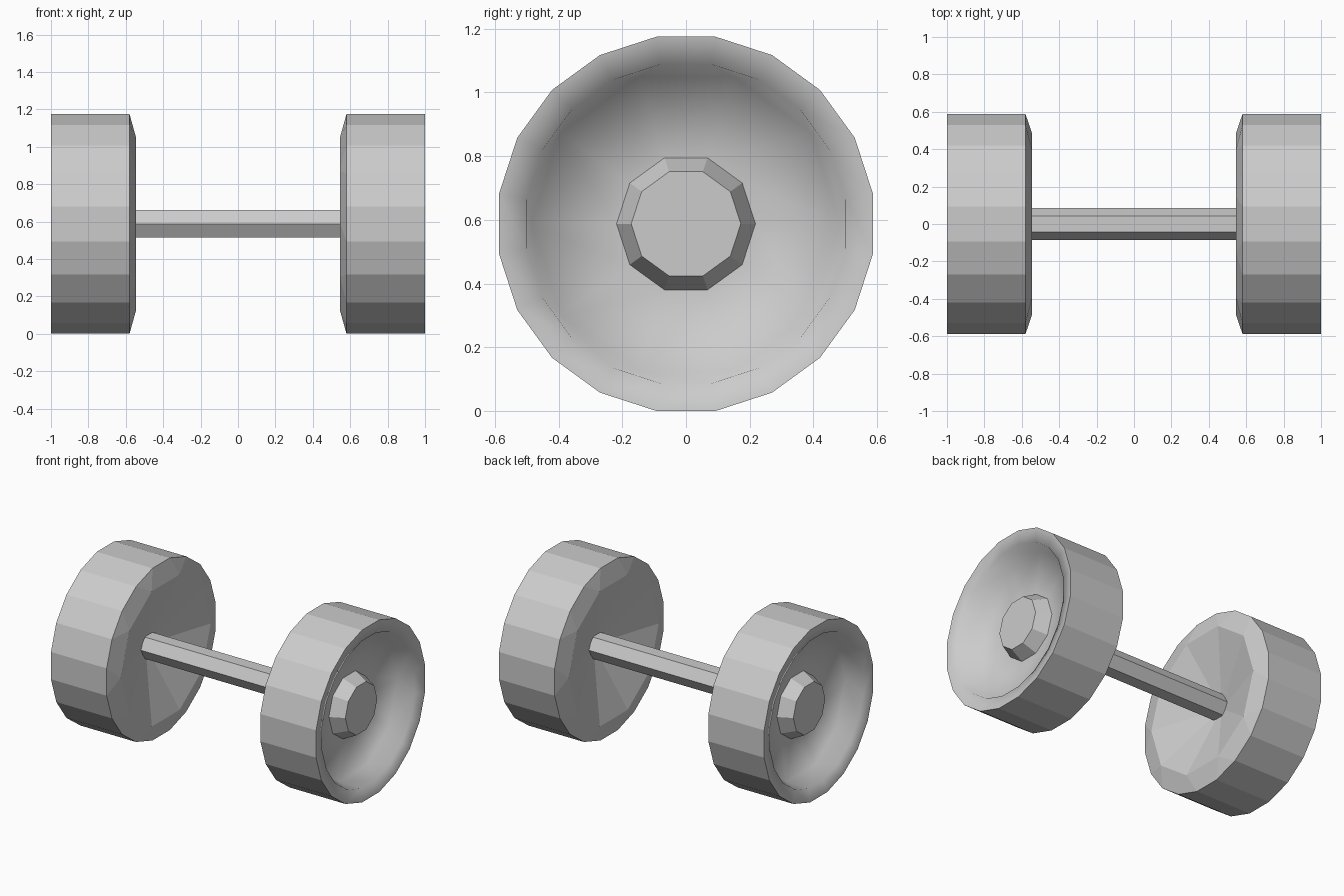
import bpy, bmesh
from math import sin, cos, radians

if "Cube" in bpy.data.objects:
    bpy.data.objects.remove(bpy.data.objects["Cube"])

CZ = 0.5875  # axle height


def ring(bm, x, r, n, offset=0.0):
    """Regular n-gon of vertices around the axle line."""
    return [bm.verts.new((x, r * cos(radians(offset + 360 * i / n)),
                          CZ + r * sin(radians(offset + 360 * i / n)))) for i in range(n)]


def bridge(bm, a, b):
    """Quads between two rings of equal count."""
    n = len(a)
    return [bm.faces.new((a[i], a[(i + 1) % n], b[(i + 1) % n], b[i])) for i in range(n)]


def bridge_half(bm, big, small):
    """Join a 20-sided ring (offset 9 degrees) to a 10-sided one."""
    faces = []
    for k in range(10):
        nxt = (k + 1) % 10
        faces.append(bm.faces.new((small[k], big[2 * k - 1], big[2 * k])))
        faces.append(bm.faces.new((small[k], big[2 * k], big[2 * k + 1], small[nxt])))
    return faces


def finish(bm, name):
    bmesh.ops.recalc_face_normals(bm, faces=bm.faces)
    mesh = bpy.data.meshes.new(name)
    bm.to_mesh(mesh)
    bm.free()
    obj = bpy.data.objects.new(name, mesh)
    bpy.context.collection.objects.link(obj)
    return obj


def make_wheel(s, name):
    bm = bmesh.new()
    apex = bm.verts.new((s * 0.70, 0, CZ))
    inner = ring(bm, s * 0.545, 0.485, 10)
    tread_in = ring(bm, s * 0.58, 0.5945, 20, 9)
    tread_out = ring(bm, s * 1.0, 0.5945, 20, 9)
    rim = ring(bm, s * 0.985, 0.507, 20, 9)
    floor = ring(bm, s * 0.865, 0.485, 10)
    hub_base = ring(bm, s * 0.838, 0.218, 10)
    # recessed inner cone, bevel and tread
    for i in range(10):
        bm.faces.new((apex, inner[i], inner[(i + 1) % 10]))
    bridge_half(bm, tread_in, inner)
    bridge(bm, tread_in, tread_out)
    # smooth outer dish
    dish = bridge(bm, tread_out, rim) + bridge_half(bm, rim, floor) + bridge(bm, floor, hub_base)
    for f in dish:
        f.smooth = True
    bm.faces.new(hub_base)
    finish(bm, name)


def make_hub(s, name):
    bm = bmesh.new()
    base = ring(bm, s * 0.838, 0.218, 10)
    cap = ring(bm, s * 0.93, 0.172, 10)
    bridge(bm, base, cap)
    bm.faces.new(cap)
    bm.faces.new(base)
    finish(bm, name)


# wheels and hubs
for s, side in ((-1, "left"), (1, "right")):
    make_wheel(s, side + "_wheel")
    make_hub(s, side + "_hub")

# hexagonal axle
bm = bmesh.new()
a, b = ring(bm, -0.69, 0.085, 6), ring(bm, 0.69, 0.085, 6)
bridge(bm, a, b)
bm.faces.new(a)
bm.faces.new(b)
finish(bm, "axle")
